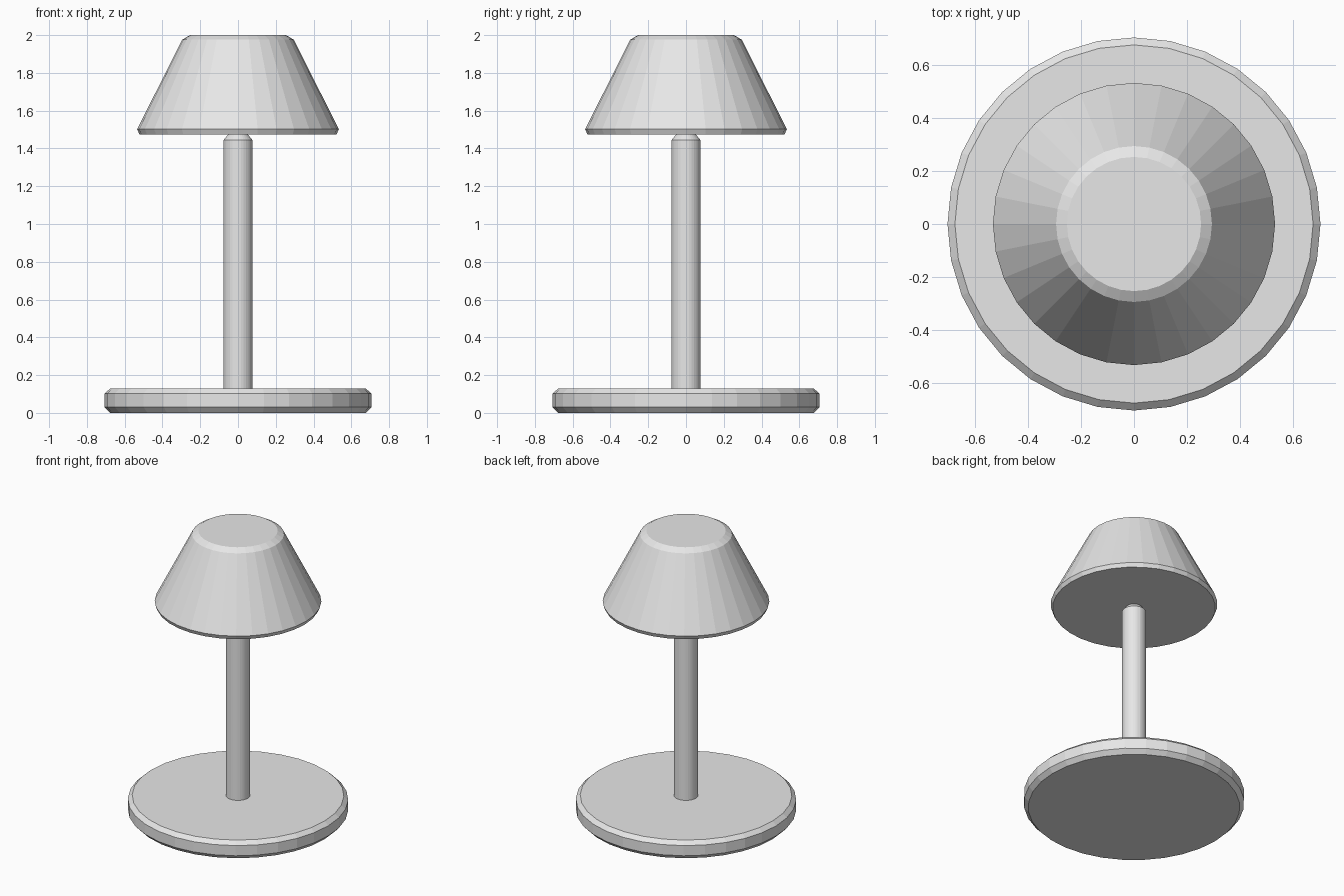
import bpy, bmesh, math

if "Cube" in bpy.data.objects:
    bpy.data.objects.remove(bpy.data.objects["Cube"])

SIDES = 32

grey = bpy.data.materials.new("light_grey")
grey.diffuse_color = (0.8, 0.8, 0.8, 1)
grey.use_nodes = True
grey.node_tree.nodes["Principled BSDF"].inputs["Base Color"].default_value = grey.diffuse_color


def turned_part(name, profile):
    """Solid of revolution around z from (radius, height) points, bottom to top, with flat caps."""
    bm = bmesh.new()
    rings = []
    for r, z in profile:
        rings.append([bm.verts.new((r * math.cos(2 * math.pi * i / SIDES),
                                    r * math.sin(2 * math.pi * i / SIDES), z))
                      for i in range(SIDES)])
    for low, high in zip(rings, rings[1:]):
        for i in range(SIDES):
            j = (i + 1) % SIDES
            bm.faces.new((low[i], low[j], high[j], high[i]))
    bm.faces.new(rings[0][::-1])
    bm.faces.new(rings[-1])
    mesh = bpy.data.meshes.new(name)
    bm.to_mesh(mesh)
    bm.free()
    mesh.materials.append(grey)
    obj = bpy.data.objects.new(name, mesh)
    bpy.context.collection.objects.link(obj)
    return obj


# Round foot with bevelled rims
turned_part("base", [(0.678, 0.0), (0.706, 0.03), (0.706, 0.102), (0.678, 0.128)])

# Slim post, bevelled at both ends, sunk slightly into the foot
turned_part("pole", [(0.05, 0.07), (0.077, 0.097), (0.077, 1.444), (0.05, 1.476)])

# Closed conical shade with bevelled rims
turned_part("lampshade", [(0.522, 1.475), (0.534, 1.502), (0.295, 1.976), (0.254, 2.0)])
